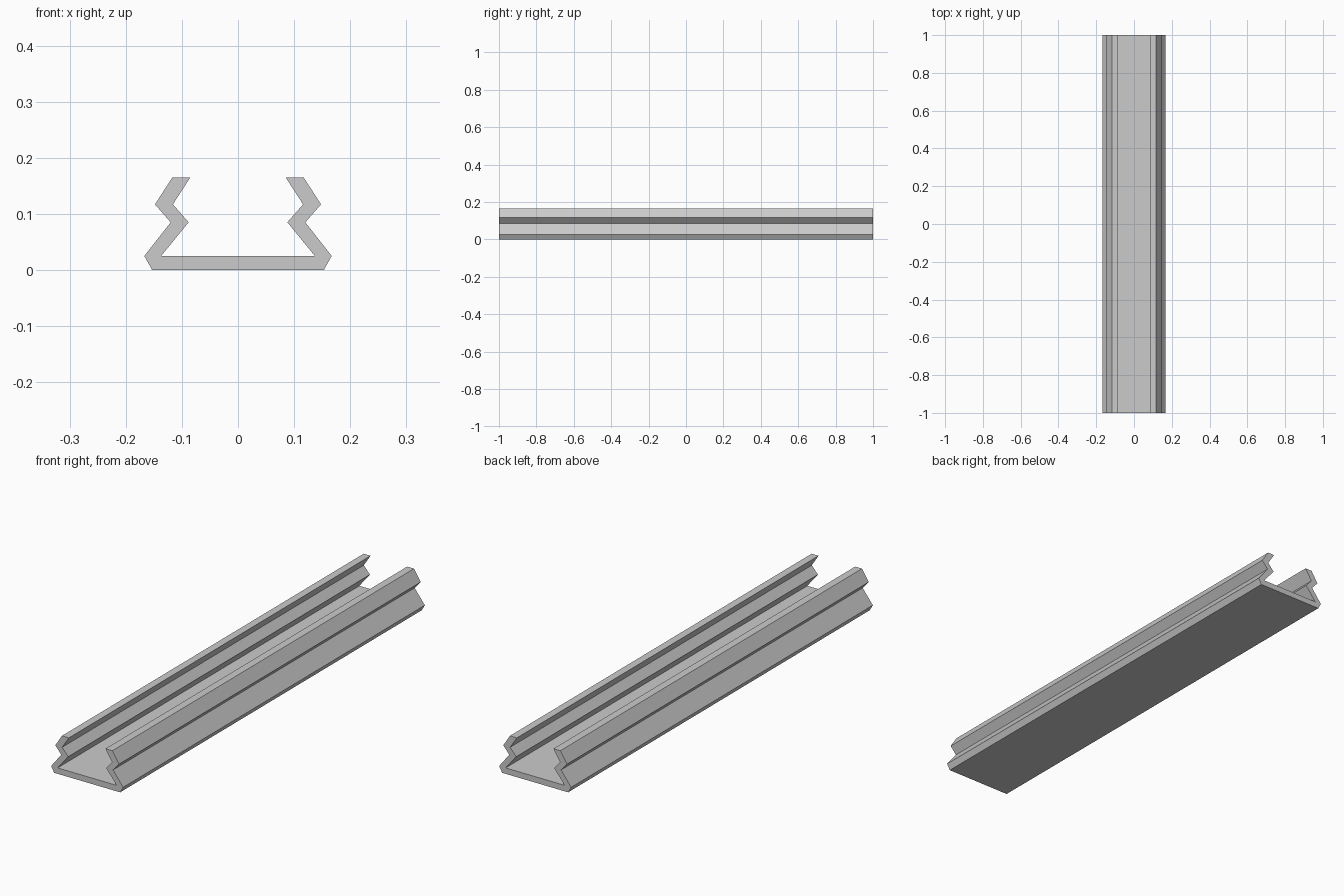
import bpy
import bmesh

cube = bpy.data.objects.get("Cube")
if cube:
    bpy.data.objects.remove(cube, do_unlink=True)

LENGTH = 2.0

# Plain grey metal
grey = bpy.data.materials.new("grey metal")
grey.use_nodes = True
colour = (0.6, 0.6, 0.6, 1.0)
grey.diffuse_color = colour
grey.node_tree.nodes["Principled BSDF"].inputs["Base Color"].default_value = colour

# Half of the channel section (x, z): outer wall up, lip, inner wall down
half = [(0.153, 0.0), (0.167, 0.025), (0.120, 0.085), (0.148, 0.117),
        (0.117, 0.165), (0.085, 0.165), (0.116, 0.117), (0.088, 0.085),
        (0.137, 0.025)]
section = half + [(-x, z) for x, z in reversed(half)]

# Extrude the mirrored section along the rail
bm = bmesh.new()
end = bm.faces.new([bm.verts.new((x, -LENGTH / 2, z)) for x, z in section])
result = bmesh.ops.extrude_face_region(bm, geom=[end], use_keep_orig=True)
verts = [v for v in result["geom"] if isinstance(v, bmesh.types.BMVert)]
bmesh.ops.translate(bm, vec=(0, LENGTH, 0), verts=verts)
bmesh.ops.recalc_face_normals(bm, faces=bm.faces)

mesh = bpy.data.meshes.new("channel_rail")
bm.to_mesh(mesh)
bm.free()
mesh.materials.append(grey)
rail = bpy.data.objects.new("channel_rail", mesh)
bpy.context.collection.objects.link(rail)
